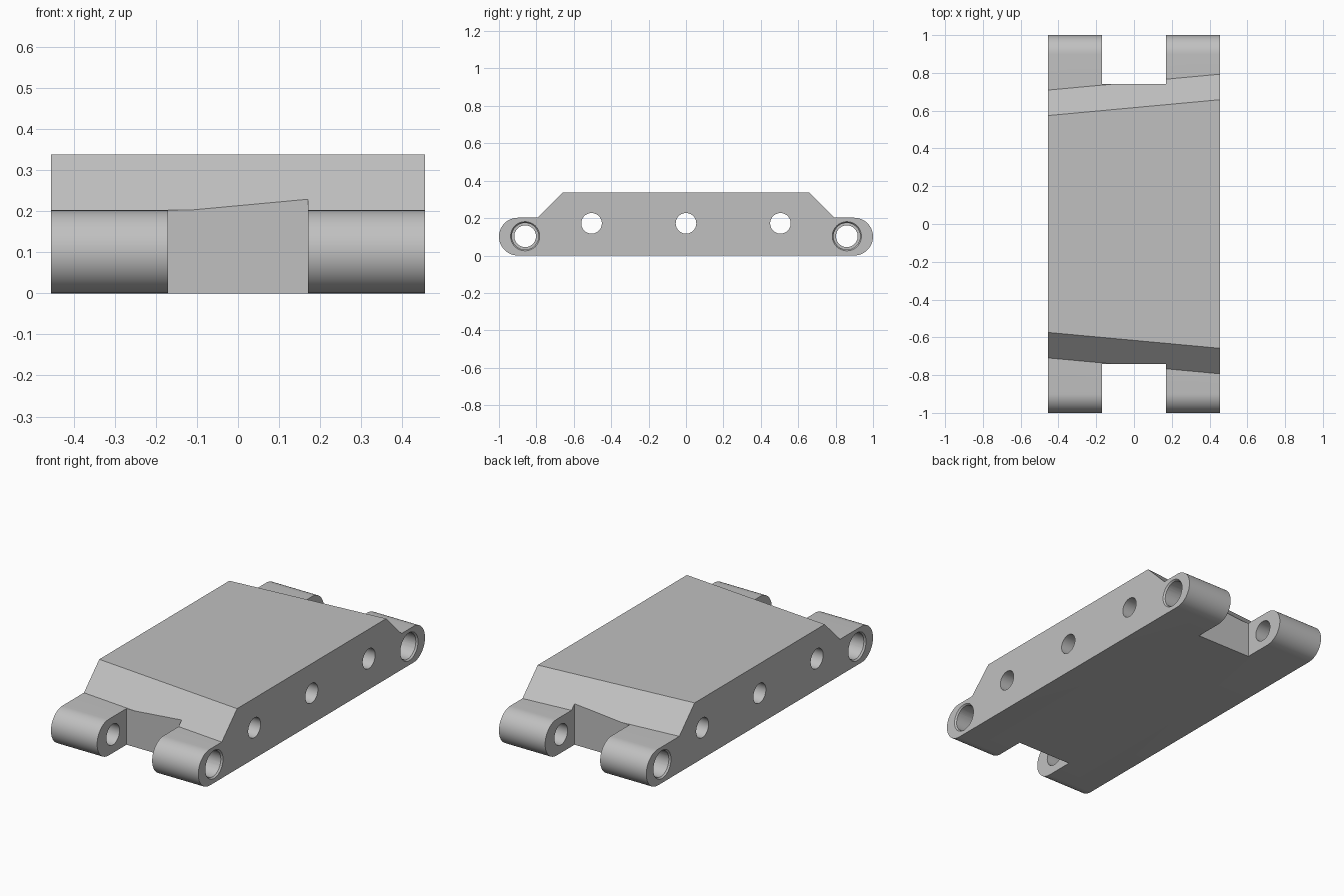
import bpy
import bmesh
import math
from mathutils import Matrix

if "Cube" in bpy.data.objects:
    bpy.data.objects.remove(bpy.data.objects["Cube"], do_unlink=True)

HALF_W = 0.455      # half width along x
TOP = 0.337         # top of raised deck
LUG_R = 0.101       # radius of the rounded ends
PIVOT_Y, PIVOT_Z = 0.86, 0.103

grey = bpy.data.materials.new("plain grey")
grey.use_nodes = True
colour = (0.53, 0.53, 0.53, 1)
grey.diffuse_color = colour
grey.node_tree.nodes["Principled BSDF"].inputs["Base Color"].default_value = colour


def make_object(name, bm):
    bmesh.ops.recalc_face_normals(bm, faces=bm.faces)
    mesh = bpy.data.meshes.new(name)
    bm.to_mesh(mesh)
    bm.free()
    mesh.materials.append(grey)
    obj = bpy.data.objects.new(name, mesh)
    bpy.context.collection.objects.link(obj)
    return obj


def side_profile(deck_y):
    """Side outline (y, z) with rounded ends and a raised, sloped deck."""
    steps = 24
    arc = [math.pi * (i / steps - 0.5) for i in range(steps + 1)]
    half = [(1 - LUG_R + LUG_R * math.cos(a), LUG_R + LUG_R * math.sin(a)) for a in arc]
    half += [(deck_y + 0.135, 2 * LUG_R), (deck_y, TOP)]
    return half + [(-y, z) for y, z in reversed(half)]


# Body: the deck slopes are skewed, so the two side outlines differ
bm = bmesh.new()
right, left = [[bm.verts.new((x, y, z)) for y, z in side_profile(deck)]
               for x, deck in ((-HALF_W, 0.574), (HALF_W, 0.658))]
bm.faces.new(right)
bm.faces.new(left)
for i in range(len(right)):
    j = (i + 1) % len(right)
    bm.faces.new((right[i], right[j], left[j], left[i]))
body = make_object("link_plate", bm)


def cut(cutter):
    mod = body.modifiers.new("cut", 'BOOLEAN')
    mod.operation = 'DIFFERENCE'
    mod.solver = 'EXACT'
    mod.object = cutter
    cutter.hide_render = True
    bpy.context.view_layer.objects.active = body
    bpy.ops.object.modifier_apply(modifier=mod.name)
    bpy.data.objects.remove(cutter, do_unlink=True)


def bore(y, z, x0, x1, r0, r1):
    """Cut a round hole along x, from radius r0 at x0 to r1 at x1."""
    b = bmesh.new()
    place = Matrix.Translation(((x0 + x1) / 2, y, z)) @ Matrix.Rotation(math.pi / 2, 4, 'Y')
    bmesh.ops.create_cone(b, cap_ends=True, segments=48, radius1=r0, radius2=r1,
                          depth=x1 - x0, matrix=place)
    cut(make_object("hole_cutter", b))


# Notches between the lugs
for s in (-1, 1):
    b = bmesh.new()
    bmesh.ops.create_cube(b, size=1, matrix=Matrix.Translation((0, s * 0.99, 0.2))
                          @ Matrix.Diagonal((0.34, 0.5, 1, 1)))
    cut(make_object("notch_cutter", b))

# Cross holes through the body
for y in (-0.505, 0, 0.505):
    bore(y, 0.172, -0.6, 0.6, 0.055, 0.055)

# Pivot holes, wider towards the outer faces with a chamfered mouth
for y in (-PIVOT_Y, PIVOT_Y):
    bore(y, PIVOT_Z, -0.6, 0.6, 0.058, 0.058)
    bore(y, PIVOT_Z, -0.6, -0.25, 0.071, 0.071)
    bore(y, PIVOT_Z, 0.25, 0.6, 0.071, 0.071)
    bore(y, PIVOT_Z, -HALF_W - 0.01, -HALF_W + 0.01, 0.086, 0.07)
    bore(y, PIVOT_Z, HALF_W - 0.01, HALF_W + 0.01, 0.07, 0.086)

bpy.ops.object.select_all(action='DESELECT')
body.select_set(True)
bpy.context.view_layer.objects.active = body
bpy.ops.object.shade_smooth_by_angle(angle=math.radians(25))
